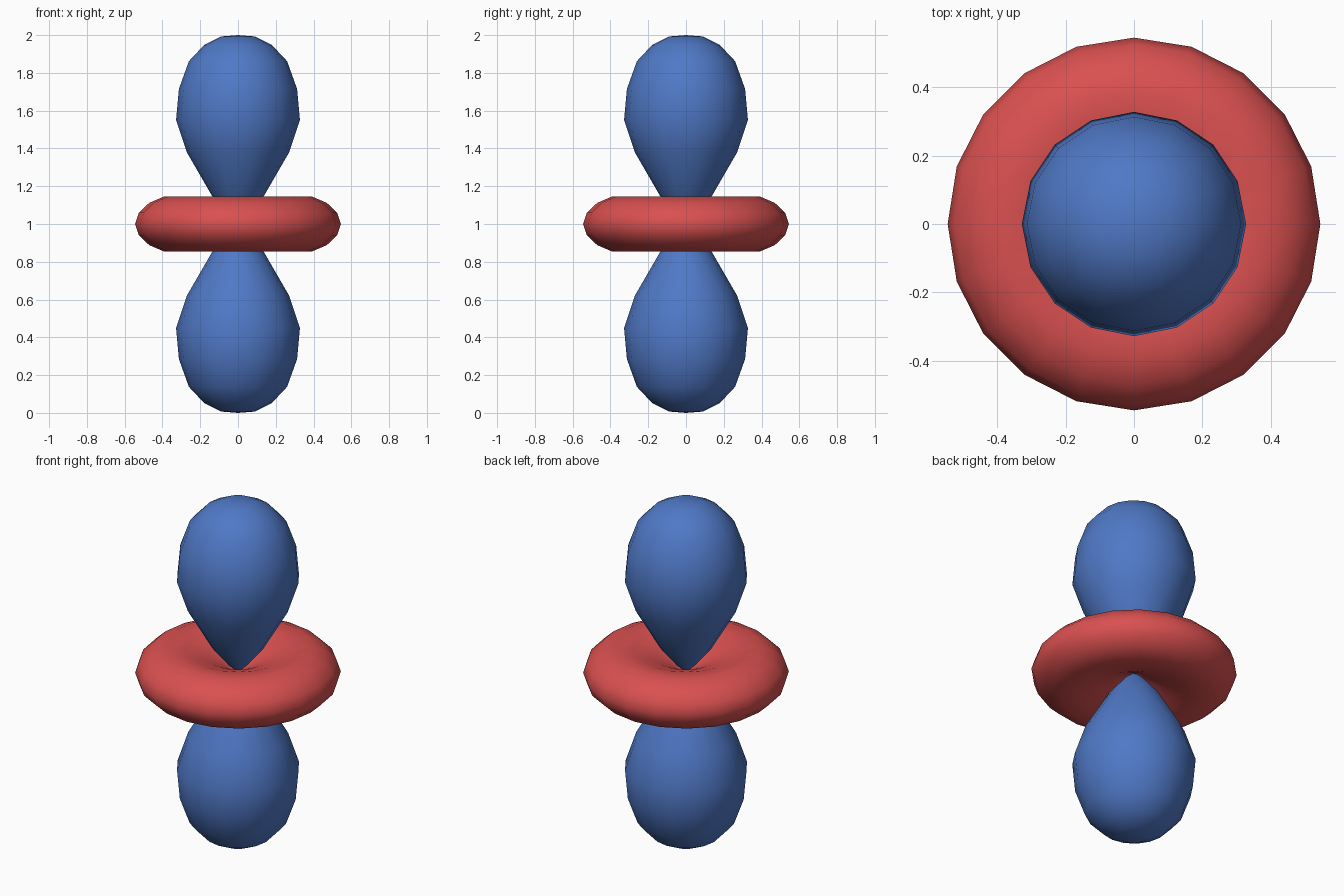
import bpy, bmesh
from math import sin, cos, tau

if "Cube" in bpy.data.objects:
    bpy.data.objects.remove(bpy.data.objects["Cube"])


def material(name, color):
    m = bpy.data.materials.new(name)
    m.diffuse_color = color
    m.use_nodes = True
    m.node_tree.nodes["Principled BSDF"].inputs["Base Color"].default_value = m.diffuse_color
    return m


def lathe(name, profile, sides, mat, flip=1):
    """Revolve (radius, height) points around z; zero radius makes a pole."""
    bm = bmesh.new()
    rings = []
    for r, z in profile:
        n = 1 if r == 0 else sides
        rings.append([bm.verts.new((r * cos(tau * i / sides), r * sin(tau * i / sides), flip * z))
                      for i in range(n)])
    for a, b in zip(rings, rings[1:]):
        for i in range(sides):
            j = (i + 1) % sides
            quad = [a[i % len(a)], a[j % len(a)], b[j % len(b)], b[i % len(b)]]
            bm.faces.new(list(dict.fromkeys(quad)))
    bmesh.ops.recalc_face_normals(bm, faces=bm.faces)
    for f in bm.faces:
        f.smooth = True
    me = bpy.data.meshes.new(name)
    bm.to_mesh(me)
    bm.free()
    me.materials.append(mat)
    ob = bpy.data.objects.new(name, me)
    ob.location.z = 1
    bpy.context.collection.objects.link(ob)


blue = material("blue", (0.08, 0.19, 0.57, 1))
red = material("red", (0.7, 0.08, 0.08, 1))

# Teardrop lobes meeting at the centre
lobe = [(0, 0), (0.055, 0.05), (0.138, 0.15), (0.27, 0.378), (0.328, 0.55), (0.313, 0.715),
        (0.26, 0.862), (0.18, 0.947), (0.09, 0.993), (0, 1)]
lathe("upper_lobe", lobe, 16, blue)
lathe("lower_lobe", lobe, 16, blue, -1)

# Ring whose cross-section tapers in to the centre
half = [(0.08, 0.05), (0.17, 0.093), (0.28, 0.131), (0.39, 0.146), (0.47, 0.112), (0.525, 0.06)]
ring = [(0, 0)] + half + [(0.545, 0)] + [(r, -z) for r, z in reversed(half)] + [(0, 0)]
lathe("equator_ring", ring, 20, red)
